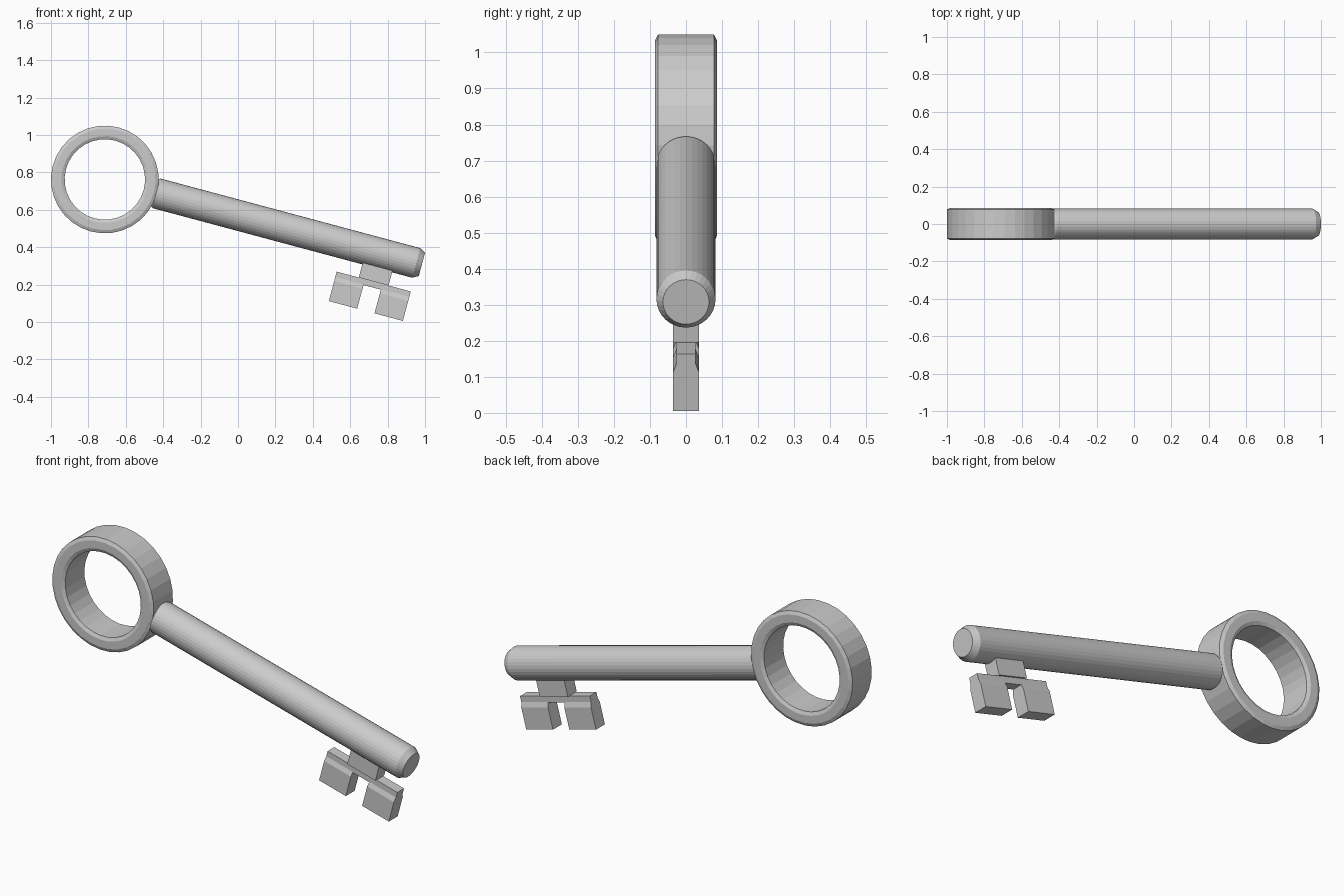
import bpy, bmesh, math
from mathutils import Matrix

if "Cube" in bpy.data.objects:
    bpy.data.objects.remove(bpy.data.objects["Cube"])

# local key frame: ring centre at origin, shaft along +x, bit towards -z
PLACE = Matrix.Translation((-0.712, 0, 0.762)) @ Matrix.Rotation(math.radians(15), 4, 'Y')


def lathe(name, profile, axis, segs=32, closed=False):
    """Revolve (radius, along) points about the local x or y axis."""
    bm = bmesh.new()
    rings = []
    for r, a in profile:
        ring = []
        for i in range(segs):
            t = 2 * math.pi * i / segs
            p, q = r * math.cos(t), r * math.sin(t)
            ring.append(bm.verts.new((a, p, q) if axis == 'X' else (p, a, q)))
        rings.append(ring)
    pairs = list(zip(rings, rings[1:] + rings[:1])) if closed else list(zip(rings, rings[1:]))
    for a, b in pairs:
        for i in range(segs):
            j = (i + 1) % segs
            bm.faces.new((a[i], a[j], b[j], b[i]))
    if not closed:
        bm.faces.new(rings[0])
        bm.faces.new(rings[-1])
    return finish(name, bm)


def plate(name, section, x0, x1):
    """Extrude a mirrored (half width, z) section along x."""
    bm = bmesh.new()
    loop = [(w, z) for w, z in section] + [(-w, z) for w, z in reversed(section)]
    ends = [[bm.verts.new((x, y, z)) for y, z in loop] for x in (x0, x1)]
    for e in ends:
        bm.faces.new(e)
    for i in range(len(loop)):
        j = (i + 1) % len(loop)
        bm.faces.new((ends[0][i], ends[0][j], ends[1][j], ends[1][i]))
    return finish(name, bm)


def finish(name, bm):
    bmesh.ops.recalc_face_normals(bm, faces=bm.faces)
    bm.transform(PLACE)
    me = bpy.data.meshes.new(name)
    bm.to_mesh(me)
    bm.free()
    ob = bpy.data.objects.new(name, me)
    bpy.context.collection.objects.link(ob)
    return ob


# ring handle with chamfered rims
lathe("ring_handle", [(0.288, -0.078), (0.288, 0.078), (0.271, 0.086), (0.232, 0.086),
                      (0.215, 0.078), (0.215, -0.078), (0.232, -0.086), (0.271, -0.086)],
      'Y', closed=True)

# shaft with chamfered ends
lathe("shaft", [(0.064, 0.256), (0.082, 0.287), (0.082, 1.724), (0.064, 1.755)], 'X')

# bit: stem, thin crossbar and two thicker teeth
plate("bit_stem", [(0.036, -0.06), (0.036, -0.155), (0.027, -0.155), (0.027, -0.184)], 1.447, 1.612)
for name, x0, x1 in (("tooth_inner", 1.325, 1.482), ("tooth_outer", 1.578, 1.735)):
    plate(name, [(0.027, -0.155), (0.027, -0.184), (0.036, -0.207), (0.036, -0.318)], x0, x1)
plate("bit_crossbar", [(0.027, -0.155), (0.027, -0.187)], 1.482, 1.578)
